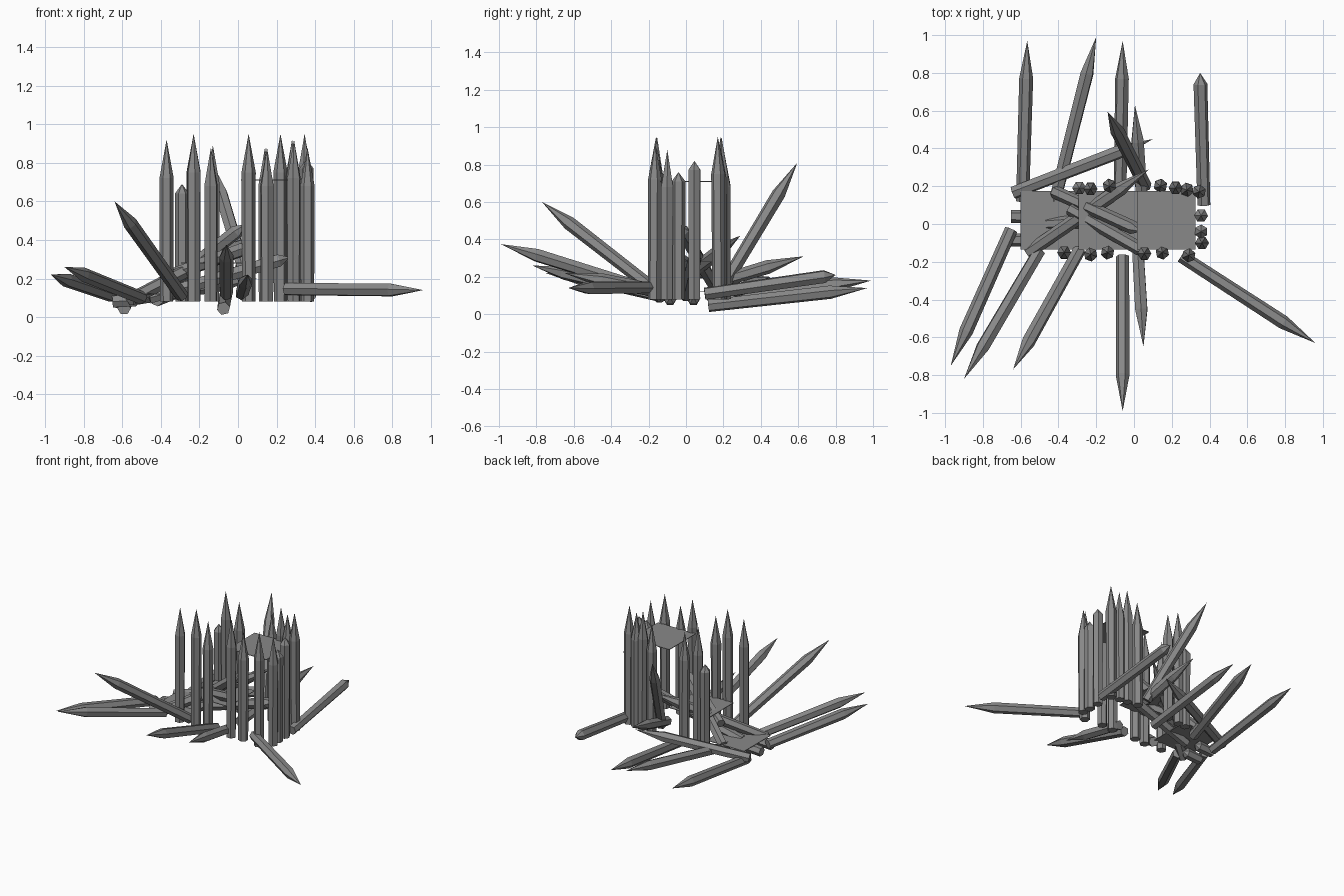
import bpy
import bmesh
import math
from mathutils import Vector

cube = bpy.data.objects.get("Cube")
if cube:
    bpy.data.objects.remove(cube, do_unlink=True)

wood = bpy.data.materials.new("weathered_grey_wood")
wood.use_nodes = True
COLOR = (0.25, 0.25, 0.25, 1)
wood.diffuse_color = COLOR
wood.node_tree.nodes["Principled BSDF"].inputs["Base Color"].default_value = COLOR


def finish(name, bm):
    bmesh.ops.recalc_face_normals(bm, faces=bm.faces[:])
    mesh = bpy.data.meshes.new(name)
    bm.to_mesh(mesh)
    bm.free()
    mesh.materials.append(wood)
    obj = bpy.data.objects.new(name, mesh)
    bpy.context.collection.objects.link(obj)
    return obj


def stake(name, base, tip, point=0.2, radius=0.037, turn=0.0):
    """Six-sided log from base to tip, sharpened over the last stretch."""
    base, tip = Vector(base), Vector(tip)
    length = (tip - base).length
    bm = bmesh.new()
    rings = []
    for z, r in ((0, radius * 0.93), (length - point, radius)):
        rings.append([bm.verts.new((r * math.cos(a), r * math.sin(a), z))
                      for a in (turn + i * math.pi / 3 for i in range(6))])
    apex = bm.verts.new((0, 0, length))
    low, high = rings
    bm.faces.new(low[::-1])
    for i in range(6):
        j = (i + 1) % 6
        bm.faces.new((low[i], low[j], high[j], high[i]))
        bm.faces.new((high[i], high[j], apex))
    obj = finish(name, bm)
    obj.rotation_mode = 'QUATERNION'
    obj.rotation_quaternion = (tip - base).to_track_quat('Z', 'Y')
    obj.location = base
    return obj


def plate(name, x, z, y=0.02, size=0.31):
    bm = bmesh.new()
    bmesh.ops.create_cube(bm, size=1)
    bmesh.ops.scale(bm, vec=(size, size, 0.004), verts=bm.verts[:])
    finish(name, bm).location = (x, y, z)


# Standing palisade: x, y, height
front_row = [(-0.37, -0.15, 0.92), (-0.23, -0.16, 0.95), (-0.14, -0.15, 0.88),
             (0.055, -0.155, 0.95), (0.15, -0.15, 0.88), (0.29, -0.165, 0.92),
             (0.36, -0.1, 0.88)]
back_row = [(-0.23, 0.185, 0.95), (-0.13, 0.2, 0.89), (0.14, 0.2, 0.88),
            (0.22, 0.19, 0.95), (0.28, 0.18, 0.92), (0.345, 0.17, 0.95)]
for label, row in (("front", front_row), ("back", back_row)):
    for i, (x, y, top) in enumerate(row):
        stake(f"{label}_post_{i + 1}", (x, y * 1.03, 0.08), (x, y, top), turn=i * 0.7)

# Shorter blunt posts
for i, (x, y, top) in enumerate([(-0.29, 0.19, 0.69), (0.355, -0.04, 0.76), (0.355, 0.045, 0.82)]):
    stake(f"blunt_post_{i + 1}", (x, y, 0.08), (x, y, top), point=0.05, turn=i * 0.5)

# Stakes splayed outward to the front
for i, (base, tip) in enumerate([
        ((-0.65, -0.03, 0.11), (-0.97, -0.75, 0.22)),
        ((-0.50, -0.14, 0.10), (-0.90, -0.82, 0.26)),
        ((-0.29, -0.14, 0.11), (-0.64, -0.77, 0.60)),
        ((-0.06, -0.17, 0.12), (-0.06, -0.99, 0.375)),
        ((0.02, -0.13, 0.12), (0.05, -0.65, 0.22)),
        ((0.25, -0.17, 0.145), (0.96, -0.63, 0.14))]):
    stake(f"front_fallen_stake_{i + 1}", base, tip, turn=i * 0.4)

# Stakes splayed outward to the back
for i, (base, tip, point) in enumerate([
        ((-0.59, 0.12, 0.045), (-0.565, 0.97, 0.14), 0.2),
        ((-0.42, 0.12, 0.09), (-0.20, 0.99, 0.18), 0.2),
        ((-0.075, 0.12, 0.045), (-0.06, 0.97, 0.14), 0.2),
        ((0.37, 0.10, 0.11), (0.35, 0.80, 0.21), 0.06),
        ((0.04, 0.16, 0.17), (0.005, 0.63, 0.31), 0.2),
        ((0.06, 0.20, 0.15), (-0.14, 0.595, 0.81), 0.2),
        ((-0.64, 0.165, 0.08), (0.10, 0.45, 0.20), 0.2)]):
    stake(f"back_fallen_stake_{i + 1}", base, tip, point, turn=i * 0.4)

# Stakes collapsed inside the walls
for i, (base, tip, point) in enumerate([
        ((-0.56, -0.15, 0.09), (0.08, 0.29, 0.42), 0.2),
        ((-0.42, 0.17, 0.12), (0.04, -0.04, 0.48), 0.06),
        ((-0.34, 0.08, 0.22), (0.08, -0.16, 0.37), 0.06),
        ((-0.46, 0.0, 0.10), (0.27, 0.05, 0.31), 0.06)]):
    stake(f"inner_fallen_stake_{i + 1}", base, tip, point)

# Broken stubs at the collapsed end
for i, y in enumerate((0.04, -0.085)):
    stake(f"broken_stub_{i + 1}", (-0.65, y, 0.08), (-0.50, y, 0.09), point=0.03)

# Three stepped platforms
plate("low_platform", -0.445, 0.12)
plate("middle_platform", -0.14, 0.28)
plate("high_platform", 0.17, 0.71)
